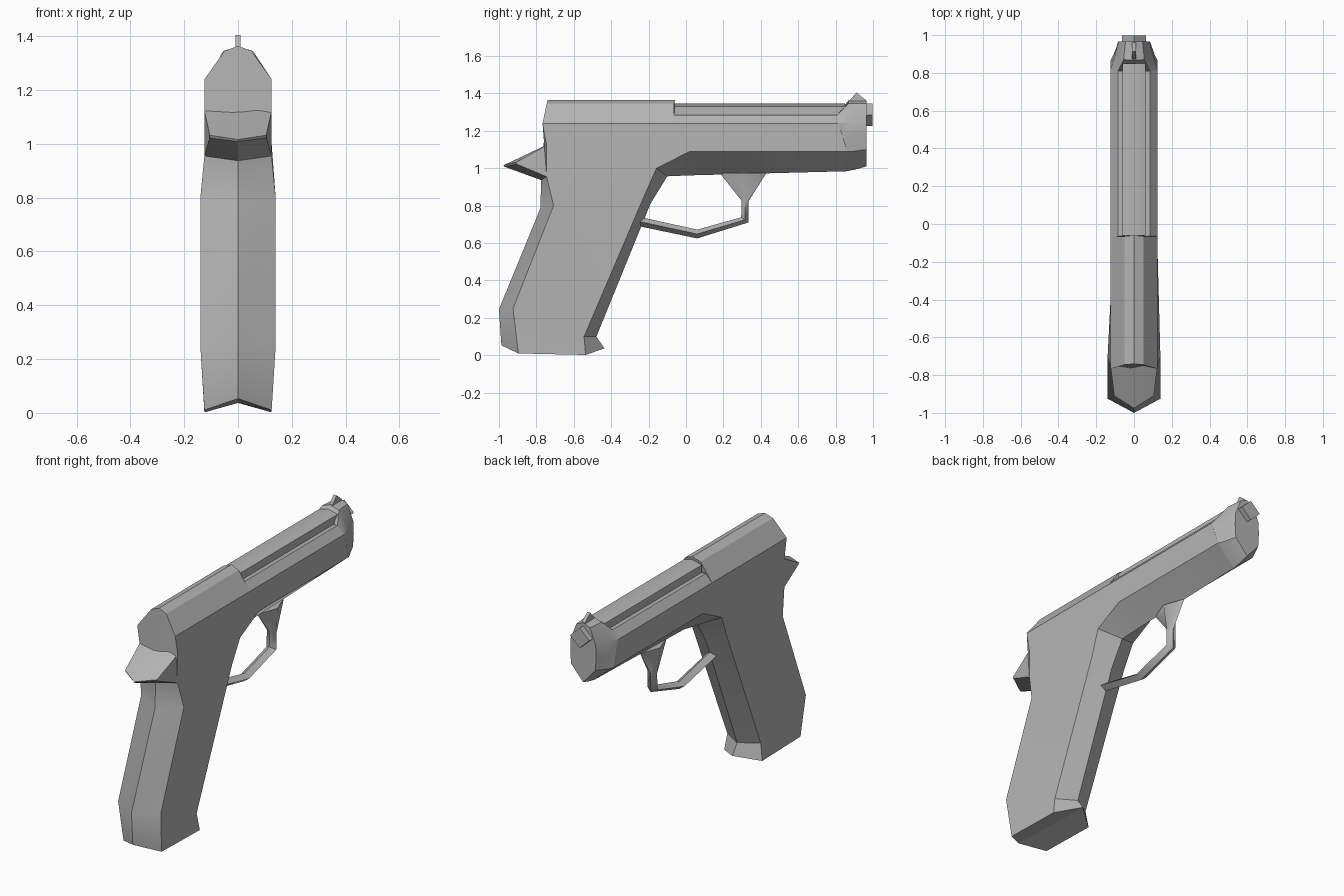
import bpy, bmesh, math

cube = bpy.data.objects.get("Cube")
if cube:
    bpy.data.objects.remove(cube, do_unlink=True)

grey = bpy.data.materials.new("steel grey")
grey.use_nodes = True
COLOUR = (0.46, 0.46, 0.46, 1)
grey.diffuse_color = COLOUR
grey.node_tree.nodes["Principled BSDF"].inputs["Base Color"].default_value = COLOUR


def loft(name, sections, angle=30):
    """Skin half-sections (x >= 0, starting and ending on x = 0), each mirrored into a ring."""
    bm = bmesh.new()
    rings = []
    for half in sections:
        pts = list(half) + [(-x, y, z) for x, y, z in reversed(half) if x > 0]
        rings.append([bm.verts.new(p) for p in pts])
    n = len(rings[0])
    for a, b in zip(rings, rings[1:]):
        for i in range(n):
            j = (i + 1) % n
            bm.faces.new((a[i], a[j], b[j], b[i]))
    # caps are split along the centre line so both halves stay alike
    m = len(sections[0])
    for ring in (rings[0], rings[-1]):
        bm.faces.new(ring[:m])
        bm.faces.new(ring[m - 1:] + ring[:1])
    bmesh.ops.remove_doubles(bm, verts=bm.verts, dist=0.0005)
    bmesh.ops.recalc_face_normals(bm, faces=bm.faces)
    mesh = bpy.data.meshes.new(name)
    bm.to_mesh(mesh)
    bm.free()
    mesh.materials.append(grey)
    obj = bpy.data.objects.new(name, mesh)
    bpy.context.collection.objects.link(obj)
    bpy.ops.object.select_all(action='DESELECT')
    obj.select_set(True)
    bpy.context.view_layer.objects.active = obj
    bpy.ops.object.shade_smooth_by_angle(angle=math.radians(angle))
    return obj


# Rear slide and frame, with the ridged top
loft("rear_body", [
    [(0, -.775, .94), (.125, -.745, .955), (.125, -.745, 1.123),
     (.125, -.767, 1.24), (.05, -.745, 1.345), (0, -.74, 1.364)],
    [(0, -.10, .957), (.125, -.158, 1.0), (.125, -.10, 1.12),
     (.125, -.065, 1.24), (.05, -.065, 1.345), (0, -.06, 1.364)],
])

# Front slide and frame, with a keeled underside and lower shoulders
loft("front_body", [
    [(0, -.10, .957), (.125, -.158, 1.0), (.125, -.10, 1.12),
     (.125, -.065, 1.24), (.085, -.065, 1.285), (0, -.06, 1.285)],
    [(0, .02, .962), (.125, .02, 1.09), (.125, .02, 1.16),
     (.125, .02, 1.24), (.085, .02, 1.285), (0, .02, 1.285)],
    [(0, .855, .984), (.125, .863, 1.09), (.125, .84, 1.16),
     (.125, .815, 1.24), (.085, .81, 1.285), (0, .81, 1.285)],
])

# Raised rail along the front slide
loft("top_rail", [
    [(0, y, 1.27), (.06, y, 1.27), (.06, y, 1.33), (0, y, 1.345)] for y in (-.062, .85)
])

# Muzzle block tapering towards its front face
loft("muzzle_block", [
    [(0, .855, .984), (.125, .863, 1.09), (.125, .84, 1.16),
     (.125, .815, 1.24), (.085, .81, 1.285), (0, .83, 1.29)],
    [(0, .90, .992), (.112, .89, 1.09), (.108, .885, 1.17),
     (.105, .88, 1.25), (.055, .87, 1.345), (0, .868, 1.362)],
    [(0, .965, 1.01), (.08, .965, 1.10), (.085, .965, 1.18),
     (.082, .965, 1.25), (.045, .965, 1.345), (0, .965, 1.362)],
])

# Four-sided barrel end
loft("barrel_end", [
    [(0, y, 1.225), (.063, y, 1.285), (0, y, 1.345)] for y in (.95, .998)
])

# Front sight: a thin wedge
loft("front_sight", [
    [(0, .872, 1.35), (.01, .872, 1.35), (.01, .875, 1.364), (0, .875, 1.364)],
    [(0, .912, 1.35), (.01, .912, 1.35), (.01, .912, 1.405), (0, .912, 1.405)],
    [(0, .962, 1.35), (.01, .962, 1.35), (.01, .962, 1.364), (0, .962, 1.364)],
])

# Grip: front centre, front edge, rear edge, rear centre at each level
loft("grip", [
    [(0, -.10, .957), (.125, -.158, 1.0), (.125, -.745, .955), (0, -.775, .94)],
    [(0, -.19, .81), (.115, -.22, .86), (.14, -.708, .80), (0, -.778, .788)],
    [(0, -.479, .10), (.11, -.545, .10), (.14, -.925, .25), (0, -1.0, .246)],
    [(0, -.436, .037), (.125, -.537, .002), (.125, -.896, .01), (0, -.987, .053)],
])

# Rear tang above the grip
loft("rear_tang", [
    [(0, -.745, 1.125), (.125, -.745, 1.123), (.125, -.745, .955), (0, -.775, .937)],
    [(0, -.976, 1.016), (.105, -.91, 1.032), (.105, -.905, 1.022), (0, -.97, 1.008)],
])

# Guard loop: inner point, side point and outer point along its path
GUARD = [  # (inner y, z), (outer y, z), half width
    ((-.27, .745), (-.25, .69), .032),
    ((.06, .672), (.06, .625), .032),
    ((.295, .738), (.333, .71), .032),
    ((.298, .825), (.335, .825), .032),
    ((.18, .975), (.43, .975), .045),
]
loft("guard_loop", [
    [(0, a[0], a[1]), (w, (a[0] + b[0]) / 2, (a[1] + b[1]) / 2), (0, b[0], b[1])]
    for a, b, w in GUARD
], angle=60)
